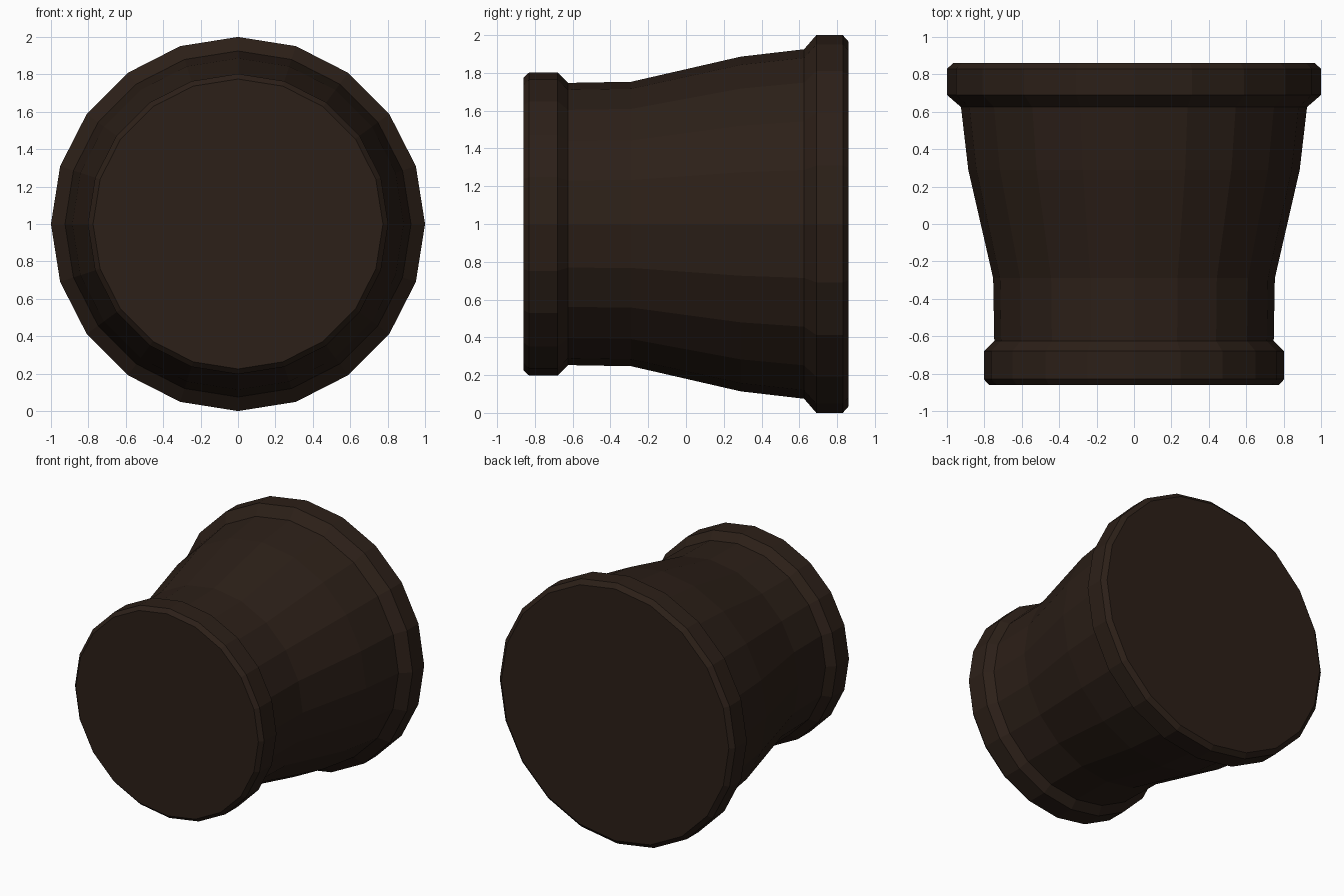
import bpy, bmesh, math

if "Cube" in bpy.data.objects:
    bpy.data.objects.remove(bpy.data.objects["Cube"])

SIDES = 20

# Profile along the pipe axis: (y, radius), small collar to large collar
PROFILE = [
    (-0.86, 0.775), (-0.83, 0.803), (-0.68, 0.803), (-0.625, 0.747),  # small collar
    (-0.29, 0.753), (0.29, 0.886), (0.625, 0.925),                    # tapered body
    (0.69, 1.0), (0.83, 1.0), (0.86, 0.966),                          # large collar
]


def lathe(name, profile, sides, centre_z):
    """Closed flat-faced solid of revolution around the y axis."""
    bm = bmesh.new()
    rings = []
    for y, r in profile:
        angles = [2 * math.pi * i / sides for i in range(sides)]
        rings.append([bm.verts.new((r * math.cos(a), y, centre_z + r * math.sin(a)))
                      for a in angles])
    for a, b in zip(rings, rings[1:]):
        for i in range(sides):
            j = (i + 1) % sides
            bm.faces.new((a[i], a[j], b[j], b[i]))
    bm.faces.new(rings[0])
    bm.faces.new(rings[-1])
    bmesh.ops.recalc_face_normals(bm, faces=bm.faces)
    mesh = bpy.data.meshes.new(name)
    bm.to_mesh(mesh)
    bm.free()
    obj = bpy.data.objects.new(name, mesh)
    bpy.context.collection.objects.link(obj)
    return obj


# Pipe reducer with a collar at each end
reducer = lathe("pipe_reducer", PROFILE, SIDES, 1.0)
brown = bpy.data.materials.new("dark_brown")
brown.diffuse_color = (0.025, 0.014, 0.009, 1)
brown.use_nodes = True
brown.node_tree.nodes["Principled BSDF"].inputs["Base Color"].default_value = brown.diffuse_color
reducer.data.materials.append(brown)
